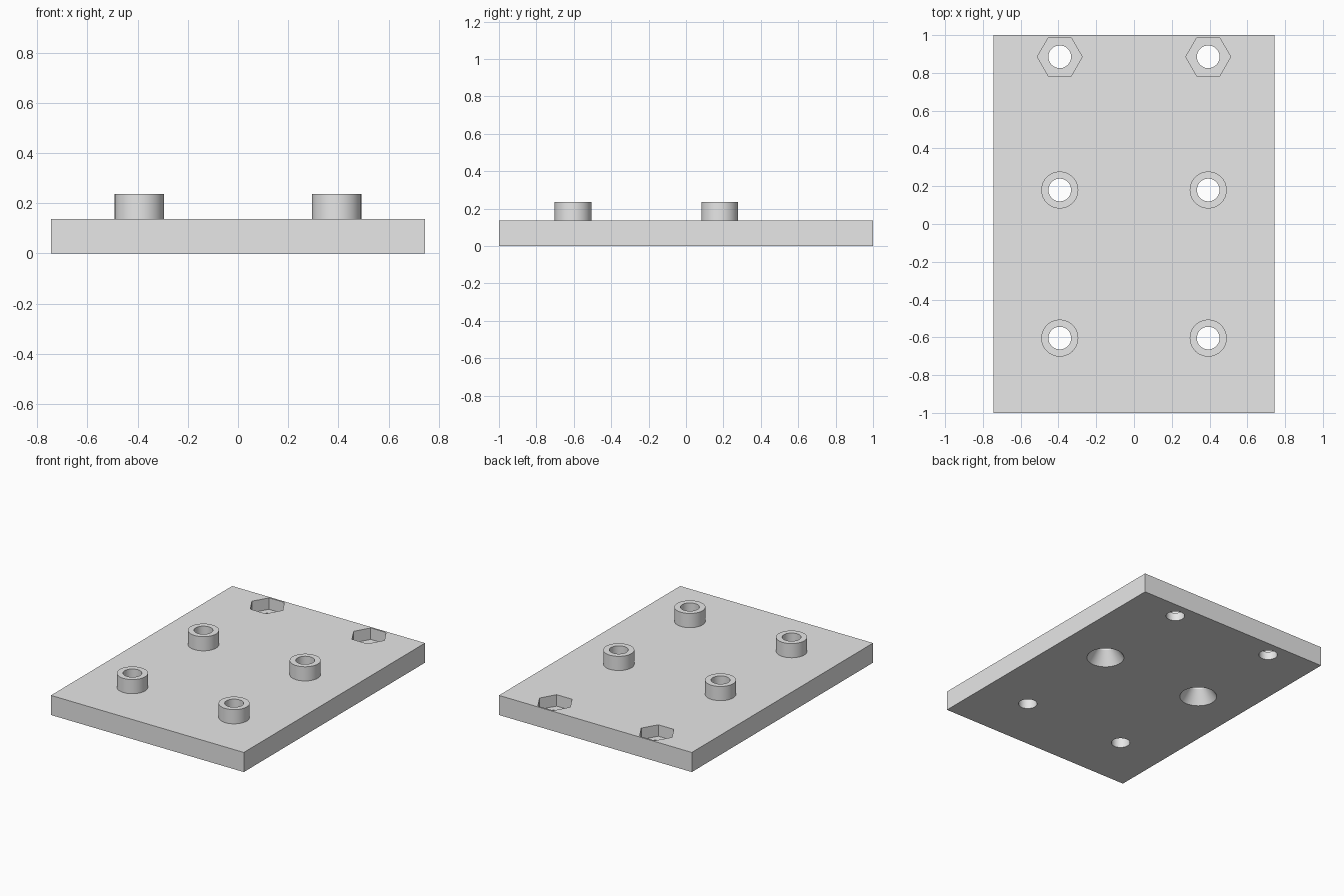
import bpy
import bmesh
import math

if "Cube" in bpy.data.objects:
    bpy.data.objects.remove(bpy.data.objects["Cube"], do_unlink=True)

WIDTH, LENGTH, THICK = 1.49, 2.0, 0.137
HOLE_X, HOLE_R = 0.393, 0.06
ROWS = {"front": -0.604, "middle": 0.18, "back": 0.885}
BOSS_R, BOSS_TOP = 0.098, 0.236
SINK_R, SINK_DEPTH = 0.12, 0.09
NUT_R, NUT_DEPTH = 0.119, 0.08
SIDES = {"left": 1, "right": -1}

grey = bpy.data.materials.new("light grey plastic")
grey.use_nodes = True
grey.diffuse_color = (0.8, 0.8, 0.8, 1)
grey.node_tree.nodes["Principled BSDF"].inputs["Base Color"].default_value = grey.diffuse_color


def make_object(name, bm, location=(0, 0, 0)):
    bmesh.ops.recalc_face_normals(bm, faces=bm.faces)
    mesh = bpy.data.meshes.new(name)
    bm.to_mesh(mesh)
    bm.free()
    mesh.materials.append(grey)
    obj = bpy.data.objects.new(name, mesh)
    obj.location = location
    bpy.context.collection.objects.link(obj)
    return obj


def lathe(name, profile, location, sides=64):
    """Revolve (radius, height) points about the vertical axis."""
    bm = bmesh.new()
    rings = []
    for r, z in profile:
        angles = [math.tau * i / sides for i in range(sides)]
        rings.append([bm.verts.new((r * math.cos(a), r * math.sin(a), z)) for a in angles])
    for low, high in zip(rings, rings[1:]):
        for i in range(sides):
            j = (i + 1) % sides
            bm.faces.new((low[i], low[j], high[j], high[i]))
    return make_object(name, bm, location), rings


def solid_lathe(name, profile, location, sides=64):
    """Revolved profile with both ends capped."""
    obj, _ = lathe(name, profile, location, sides)
    bm = bmesh.new()
    bm.from_mesh(obj.data)
    bmesh.ops.holes_fill(bm, edges=bm.edges, sides=0)
    bmesh.ops.recalc_face_normals(bm, faces=bm.faces)
    bm.to_mesh(obj.data)
    bm.free()
    return obj


def select_only(obj):
    bpy.ops.object.select_all(action="DESELECT")
    obj.select_set(True)
    bpy.context.view_layer.objects.active = obj


def cut(target, cutter):
    cutter.hide_render = True
    mod = target.modifiers.new("cut", "BOOLEAN")
    mod.operation = "DIFFERENCE"
    mod.solver = "EXACT"
    mod.object = cutter
    select_only(target)
    bpy.ops.object.modifier_apply(modifier=mod.name)
    bpy.data.objects.remove(cutter, do_unlink=True)


# Base plate
bm = bmesh.new()
bmesh.ops.create_cube(bm, size=1)
bmesh.ops.scale(bm, vec=(WIDTH, LENGTH, THICK), verts=bm.verts)
bmesh.ops.translate(bm, vec=(0, 0, THICK / 2), verts=bm.verts)
plate = make_object("base_plate", bm)
smooth_parts = [plate]

for side, sign in SIDES.items():
    for row, y in ROWS.items():
        place = (sign * HOLE_X, y, 0)

        # Through hole, widened below into a countersink in the middle row
        drill = [(HOLE_R, -0.1), (HOLE_R, THICK + 0.1)]
        if row == "middle":
            over = 0.02
            slope = (SINK_R - HOLE_R) / SINK_DEPTH
            drill = [(SINK_R + over * slope, -over), (HOLE_R, SINK_DEPTH), (HOLE_R, THICK + 0.1)]
        cut(plate, solid_lathe("drill", drill, place))

        if row == "back":
            # Hexagonal nut pocket
            pocket = [(NUT_R, THICK - NUT_DEPTH), (NUT_R, THICK + 0.1)]
            cut(plate, solid_lathe("pocket", pocket, place, sides=6))
        else:
            # Raised ring around the hole
            ring = [(BOSS_R, THICK), (BOSS_R, BOSS_TOP), (HOLE_R, BOSS_TOP), (HOLE_R, THICK)]
            smooth_parts.append(lathe(f"{row}_{side}_boss", ring, place)[0])

for part in smooth_parts:
    select_only(part)
    bpy.ops.object.shade_smooth_by_angle(angle=math.radians(30))
